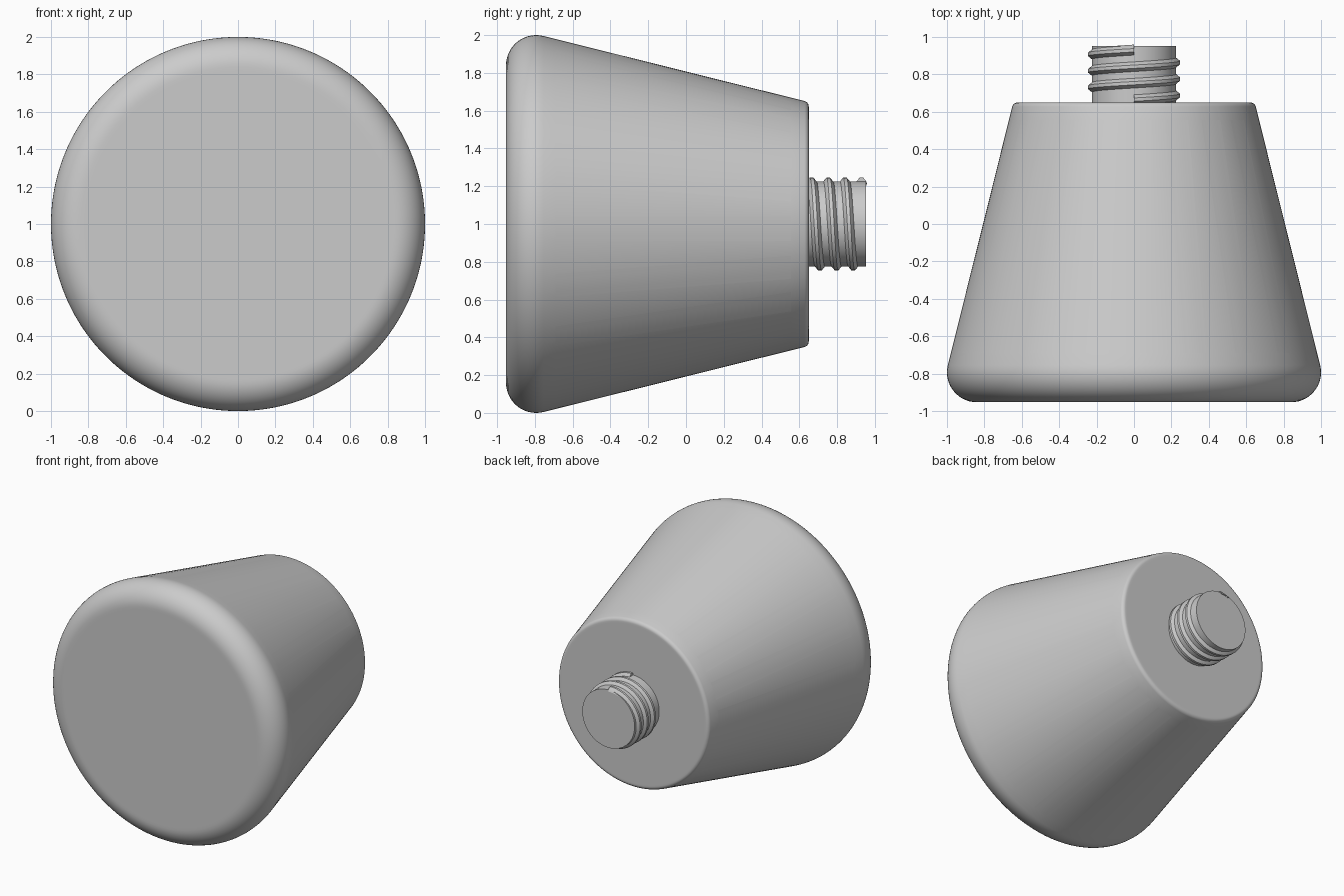
import bpy, bmesh
from math import sin, cos, asin, pi, radians
from mathutils import Vector

if "Cube" in bpy.data.objects:
    bpy.data.objects.remove(bpy.data.objects["Cube"])

grey = bpy.data.materials.new("plain grey")
grey.use_nodes = True
grey.diffuse_color = (0.6, 0.6, 0.6, 1)
grey.node_tree.nodes["Principled BSDF"].inputs["Base Color"].default_value = (0.6, 0.6, 0.6, 1)


def polar(angle, r, y):
    """Point around the horizontal axis; angle runs from the top towards +x."""
    return Vector((r * sin(angle), y, 1 + r * cos(angle)))


def finish(bm, name, limit=30):
    bmesh.ops.recalc_face_normals(bm, faces=bm.faces)
    me = bpy.data.meshes.new(name)
    bm.to_mesh(me)
    bm.free()
    me.materials.append(grey)
    me.shade_smooth()
    me.set_sharp_from_angle(angle=radians(limit))
    ob = bpy.data.objects.new(name, me)
    bpy.context.collection.objects.link(ob)
    return ob


def skin(bm, rings, closed=True):
    """Bridge consecutive rings and cap both ends; return the faces by band."""
    rows = [[bm.verts.new(p) for p in ring] for ring in rings]
    n = len(rows[0])
    bands = [[bm.faces.new((a[i], a[(i + 1) % n], b[(i + 1) % n], b[i])) for i in range(n)]
             for a, b in zip(rows, rows[1:])]
    bm.faces.new(rows[0])
    bm.faces.new(rows[-1])
    return bands


def arc(r, y, size, start, end, steps):
    return [(r + size * cos(a), y + size * sin(a))
            for a in (start + (end - start) * i / steps for i in range(steps + 1))]


# Tapered body: rounded front rim, straight cone, small rear fillet
SLOTS, CUT, GAP = 20, 4, 6
SLOT_LOW, SLOT_HIGH, DEPTH = -0.04, 0.09, 0.02
taper = radians(14)
front = [(0.82, -0.953)] + arc(0.84, -0.793, 0.16, -pi / 2, taper, 14)
rear = arc(0.622, 0.62, 0.03, taper, pi / 2, 6) + [(0.61, 0.65)]
(r0, y0), (r1, y1) = front[-1], rear[0]
slot_ends = [(r0 + (r1 - r0) * (y - y0) / (y1 - y0), y) for y in (-0.69, 0.557)]
profile = front + slot_ends + rear


def body_ring(r, y):
    pts = []
    pitch = 2 * pi / SLOTS
    for k in range(SLOTS):
        low, high = asin(SLOT_LOW / r), asin(SLOT_HIGH / r)
        angles = [low + (high - low) * i / CUT for i in range(CUT)]
        angles += [high + (low + pitch - high) * i / GAP for i in range(GAP)]
        pts += [polar(k * pitch + a, r, y) for a in angles]
    return pts


bm = bmesh.new()
bands = skin(bm, [body_ring(r, y) for r, y in profile])
slot_band = bands[len(front)]

# Sink the constant-width grip slots into the cone
for k in range(SLOTS):
    first = k * (CUT + GAP)
    out = bmesh.ops.extrude_face_region(bm, geom=slot_band[first:first + CUT])
    verts = [g for g in out["geom"] if isinstance(g, bmesh.types.BMVert)]
    a = 2 * pi * k / SLOTS
    inward = Vector((-cos(taper) * sin(a), -sin(taper), -cos(taper) * cos(a)))
    bmesh.ops.translate(bm, verts=verts, vec=inward * DEPTH)
finish(bm, "tapered_body")

# Screw core
CORE = 0.225
bm = bmesh.new()
skin(bm, [[polar(2 * pi * i / 96, CORE, y) for i in range(96)] for y in (0.63, 0.953)])
finish(bm, "screw_core")

# Helical thread: a trapezoid section swept three turns
TURNS, STEPS, PITCH = 3, 72, 0.088
section = [(CORE - 0.01, -0.03), (CORE, -0.026), (0.246, -0.009),
           (0.246, 0.009), (CORE, 0.026), (CORE - 0.01, 0.03)]
bm = bmesh.new()
skin(bm, [[polar(2 * pi * s / STEPS, r, 0.665 + PITCH * s / STEPS + dy) for r, dy in section]
          for s in range(TURNS * STEPS + 1)])
finish(bm, "screw_thread")
